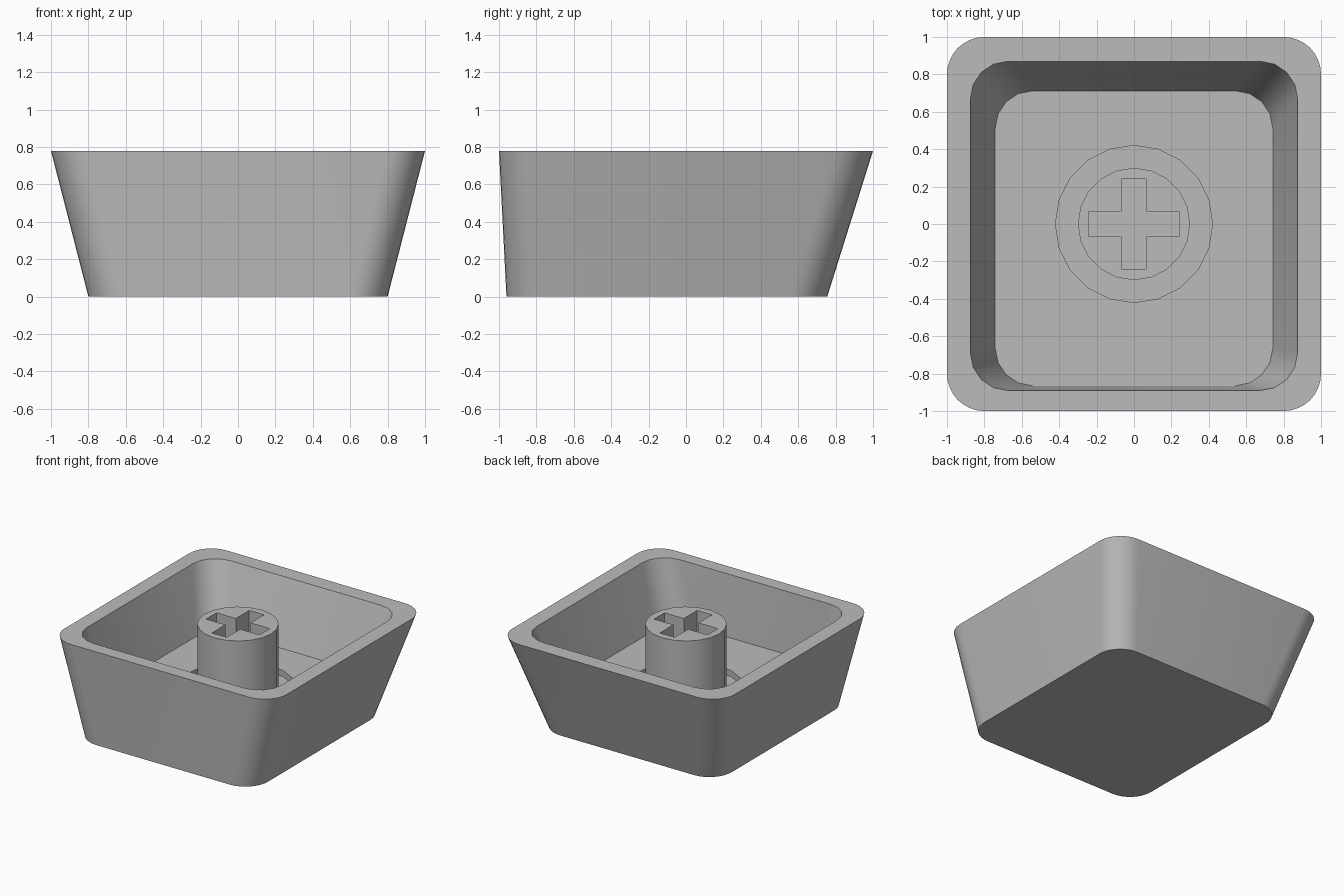
import bpy, bmesh
from math import sin, cos, pi

cube = bpy.data.objects.get("Cube")
if cube:
    bpy.data.objects.remove(cube, do_unlink=True)

grey = bpy.data.materials.new("plain grey")
grey.use_nodes = True
colour = (0.5, 0.5, 0.5, 1)
grey.diffuse_color = colour
grey.node_tree.nodes["Principled BSDF"].inputs["Base Color"].default_value = colour


def rounded_rect(half_x, front, back, radius, steps):
    points = []
    corners = [(1, back - radius), (-1, back - radius),
               (-1, front + radius), (1, front + radius)]
    for quarter, (side, cy) in enumerate(corners):
        for i in range(steps + 1):
            a = (quarter + i / steps) * pi / 2
            points.append((side * (half_x - radius) + radius * cos(a),
                           cy + radius * sin(a)))
    return points


def circle(radius, sides=20):
    return [(radius * cos(2 * pi * i / sides + pi / 2),
             radius * sin(2 * pi * i / sides + pi / 2)) for i in range(sides)]


def plus(reach, half):
    arm = [(reach, -half), (reach, half), (half, half)]
    points = []
    for _ in range(4):
        points += arm
        arm = [(-y, x) for x, y in arm]
    return points


def add_loop(bm, points, z):
    verts = [bm.verts.new((x, y, z)) for x, y in points]
    n = len(verts)
    edges = [bm.edges.new((verts[i], verts[(i + 1) % n])) for i in range(n)]
    return verts, edges


def wall(bm, a, b):
    n = len(a[0])
    for i in range(n):
        j = (i + 1) % n
        bm.faces.new((a[0][i], a[0][j], b[0][j], b[0][i]))


def flat_ring(bm, a, b):
    bmesh.ops.triangle_fill(bm, edges=a[1] + b[1], use_beauty=True)


def finish(name, bm):
    bmesh.ops.recalc_face_normals(bm, faces=bm.faces[:])
    mesh = bpy.data.meshes.new(name)
    bm.to_mesh(mesh)
    bm.free()
    mesh.materials.append(grey)
    obj = bpy.data.objects.new(name, mesh)
    bpy.context.collection.objects.link(obj)
    bpy.ops.object.select_all(action="DESELECT")
    obj.select_set(True)
    bpy.context.view_layer.objects.active = obj
    bpy.ops.object.shade_smooth_by_angle(angle=pi / 6)


TOP, FLOOR, GROOVE = 0.78, 0.28, 0.23

# Tapered hollow shell with a round groove in its floor
bm = bmesh.new()
base = add_loop(bm, rounded_rect(0.8, -0.96, 0.755, 0.2, 8), 0)
rim_outer = add_loop(bm, rounded_rect(1, -1, 1, 0.2, 8), TOP)
rim_inner = add_loop(bm, rounded_rect(0.875, -0.89, 0.87, 0.2, 4), TOP)
floor = add_loop(bm, rounded_rect(0.742, -0.865, 0.712, 0.2, 4), FLOOR)
groove_top = add_loop(bm, circle(0.42), FLOOR)
groove_base = add_loop(bm, circle(0.42), GROOVE)
bm.faces.new(base[0])
wall(bm, base, rim_outer)
flat_ring(bm, rim_outer, rim_inner)
wall(bm, rim_inner, floor)
flat_ring(bm, floor, groove_top)
wall(bm, groove_top, groove_base)
bm.faces.new(groove_base[0])
finish("shell", bm)

# Round stem with a cross-shaped socket
bm = bmesh.new()
stem_base = add_loop(bm, circle(0.3), GROOVE)
stem_top = add_loop(bm, circle(0.3), TOP)
socket_top = add_loop(bm, plus(0.24, 0.067), TOP)
socket_base = add_loop(bm, plus(0.24, 0.067), FLOOR)
bm.faces.new(stem_base[0])
wall(bm, stem_base, stem_top)
flat_ring(bm, stem_top, socket_top)
wall(bm, socket_top, socket_base)
bm.faces.new(socket_base[0])
finish("stem", bm)
